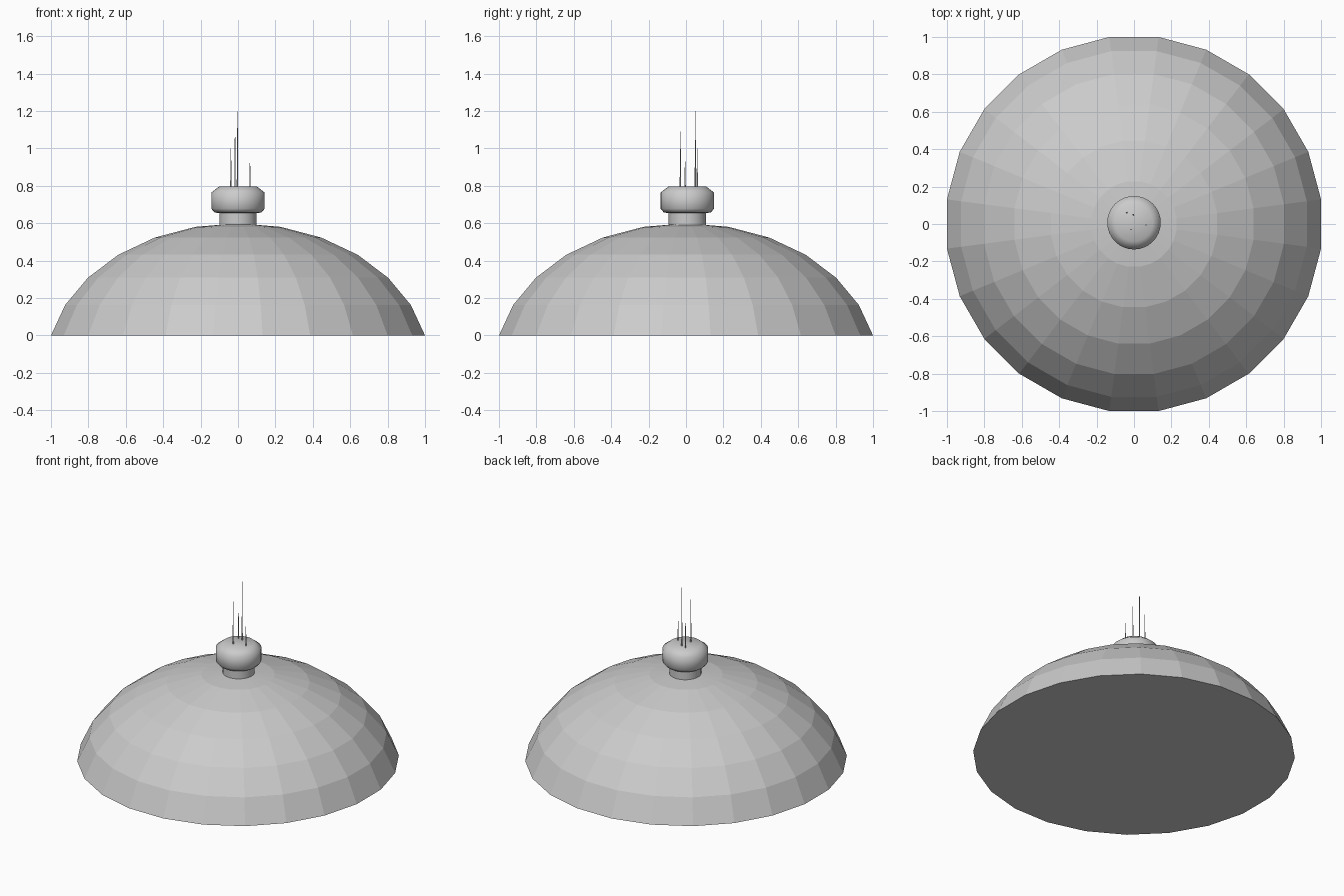
import bpy, bmesh, math

if "Cube" in bpy.data.objects:
    bpy.data.objects.remove(bpy.data.objects["Cube"])

def material(name, c):
    m = bpy.data.materials.new(name)
    m.diffuse_color = (c, c, c, 1)
    m.use_nodes = True
    m.node_tree.nodes["Principled BSDF"].inputs["Base Color"].default_value = m.diffuse_color
    return m

GREY = material("light grey", 0.6)

def lathe(name, profile, sides, turn=0.0, centre=(0, 0), smooth=None):
    """Revolve (radius, z) points around z; zero radius closes to a tip."""
    bm = bmesh.new()
    rings = []
    for r, z in profile:
        if r == 0:
            rings.append([bm.verts.new((0, 0, z))] * sides)
        else:
            rings.append([bm.verts.new((r * math.cos(turn + math.tau * i / sides),
                                        r * math.sin(turn + math.tau * i / sides), z))
                          for i in range(sides)])
    for a, b in zip(rings, rings[1:]):
        for i in range(sides):
            j = (i + 1) % sides
            bm.faces.new(list(dict.fromkeys((a[i], a[j], b[j], b[i]))))
    # flat caps on open ends
    if profile[0][0] > 0:
        bm.faces.new(rings[0][::-1])
    if profile[-1][0] > 0:
        bm.faces.new(rings[-1])
    bmesh.ops.recalc_face_normals(bm, faces=bm.faces)
    mesh = bpy.data.meshes.new(name)
    bm.to_mesh(mesh)
    bm.free()
    mesh.materials.append(GREY)
    ob = bpy.data.objects.new(name, mesh)
    ob.location = (centre[0], centre[1], 0)
    bpy.context.collection.objects.link(ob)
    if smooth:
        bpy.context.view_layer.objects.active = ob
        ob.select_set(True)
        bpy.ops.object.shade_smooth_by_angle(angle=math.radians(smooth))
        ob.select_set(False)
    return ob

# Faceted dome: upper bands of a 14-ring sphere, stretched to height 0.6
step = math.pi / 14
rim_r, rim_c = math.sin(6 * step), math.cos(6 * step)
outer = 1 / math.cos(math.pi / 24)
dome = [(outer * math.sin(k * step) / rim_r,
         0.6 * (math.cos(k * step) - rim_c) / (1 - rim_c)) for k in range(6, 0, -1)]
lathe("dome", dome + [(0, 0.6)], 24, math.pi / 24)

# Neck and rounded cap on top
TOP = (0, 0.007)
lathe("neck", [(0.1, 0.585), (0.1, 0.67)], 32, centre=TOP, smooth=30)
lathe("cap", [(0.1, 0.655), (0.125, 0.657), (0.143, 0.678), (0.143, 0.764),
              (0.1, 0.797)], 32, centre=TOP, smooth=60)

# Thin tapering antennas
for i, (x, y, z) in enumerate([(-0.038, 0.06, 1.0), (-0.016, -0.03, 1.09),
                               (-0.003, 0.05, 1.2), (0.064, -0.005, 0.93)]):
    lathe(f"antenna_{i + 1}", [(0.004, 0.79), (0.001, z)], 8, centre=(x, y), smooth=60)
